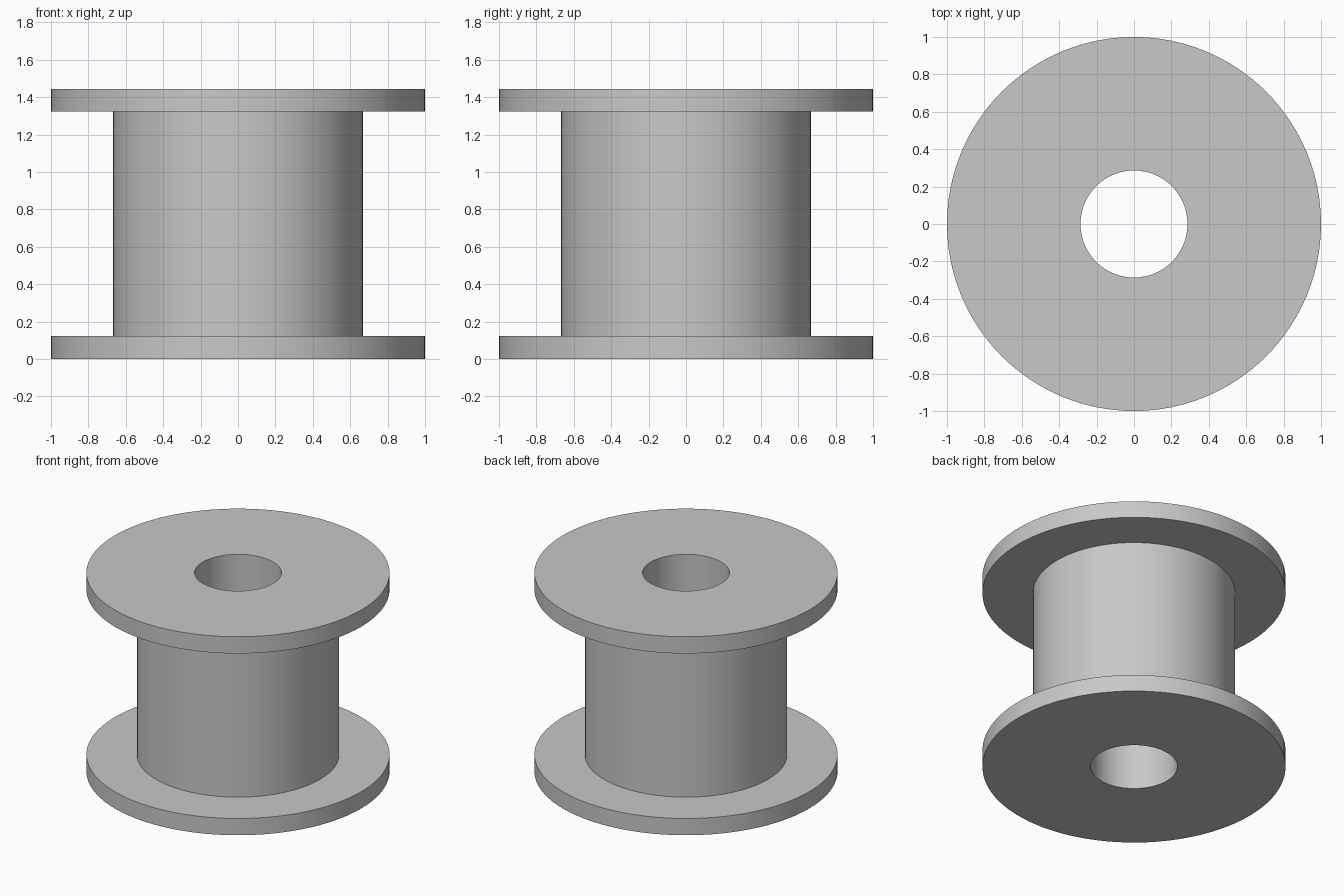
import bpy, bmesh, math
from mathutils import Matrix, Vector

cube = bpy.data.objects.get("Cube")
if cube:
    bpy.data.objects.remove(cube, do_unlink=True)

SEGMENTS = 96
BORE, BARREL, FLANGE = 0.286, 0.667, 1.0
HEIGHT, RIM = 1.445, 0.122

# Plain grey material
grey = bpy.data.materials.new("spool grey")
grey.use_nodes = True
colour = (0.58, 0.58, 0.58, 1)
grey.diffuse_color = colour
grey.node_tree.nodes["Principled BSDF"].inputs["Base Color"].default_value = colour


def lathe(name, profile, material):
    """Revolve a closed (radius, z) profile around the z axis."""
    bm = bmesh.new()
    rings = []
    for i in range(SEGMENTS):
        turn = Matrix.Rotation(math.tau * i / SEGMENTS, 3, "Z")
        rings.append([bm.verts.new(turn @ Vector((r, 0, z))) for r, z in profile])
    count = len(profile)
    for i, ring in enumerate(rings):
        after = rings[(i + 1) % SEGMENTS]
        for j in range(count):
            k = (j + 1) % count
            bm.faces.new((ring[j], after[j], after[k], ring[k]))
    bmesh.ops.recalc_face_normals(bm, faces=bm.faces)
    mesh = bpy.data.meshes.new(name)
    bm.to_mesh(mesh)
    bm.free()
    mesh.materials.append(material)
    obj = bpy.data.objects.new(name, mesh)
    bpy.context.collection.objects.link(obj)
    bpy.ops.object.select_all(action="DESELECT")
    obj.select_set(True)
    bpy.context.view_layer.objects.active = obj
    bpy.ops.object.shade_smooth_by_angle(angle=math.radians(30))
    return obj


# Lower flange and barrel, then the upper flange mirrored from the lower one
lower = [(BORE, 0), (FLANGE, 0), (FLANGE, RIM), (BARREL, RIM)]
upper = [(r, HEIGHT - z) for r, z in reversed(lower)]
lathe("spool_body", lower + upper, grey)
